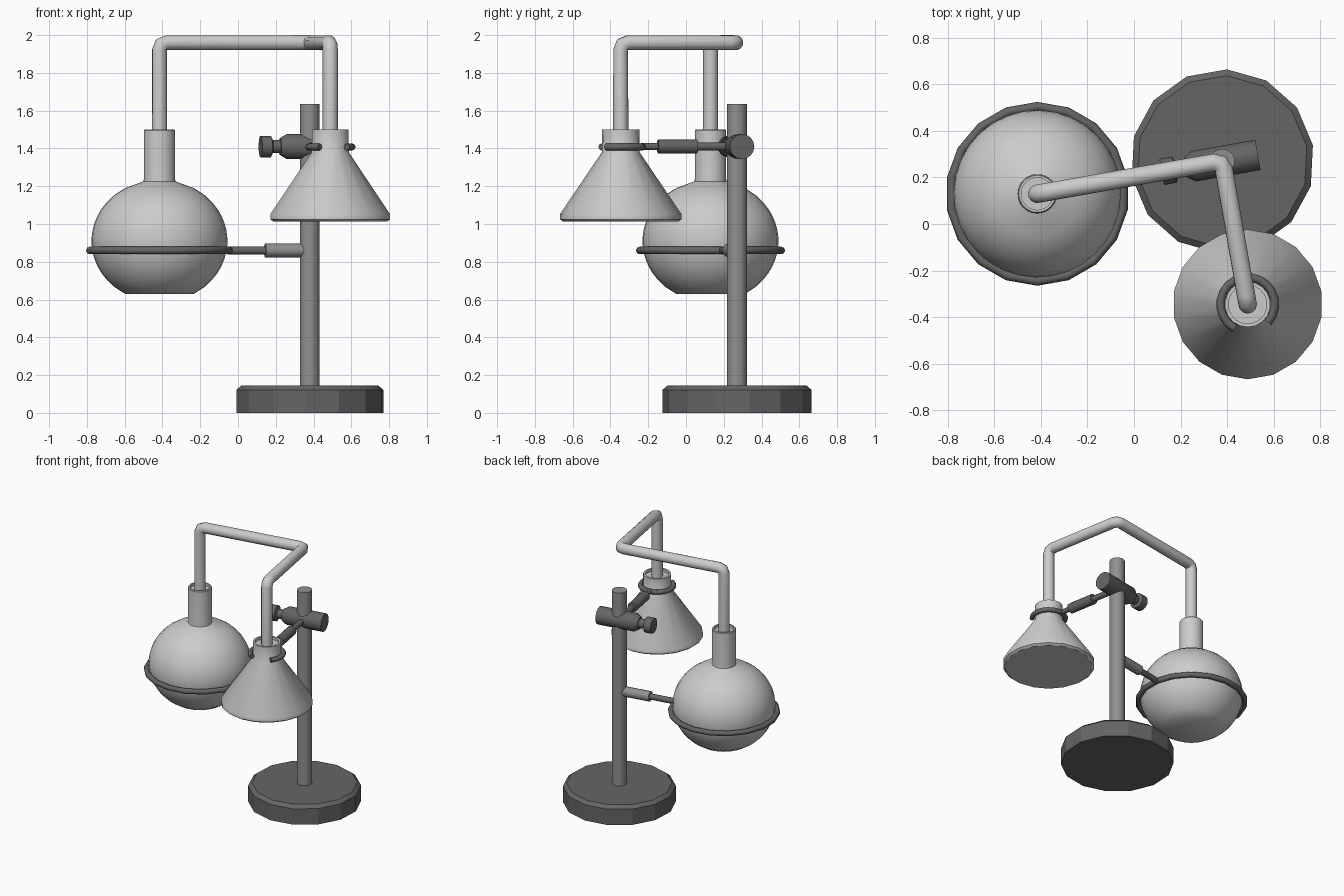
import bpy, bmesh
from math import sin, cos, pi, radians, sqrt
from mathutils import Vector, Matrix

if "Cube" in bpy.data.objects:
    bpy.data.objects.remove(bpy.data.objects["Cube"])

# Local frame: pole on the origin, flask along -x, funnel along -y
ROOT = Matrix.Translation((0.38, 0.27, 0)) @ Matrix.Rotation(radians(10), 4, 'Z')
FLASK = Vector((-0.808, 0, 0))
FUNNEL = Vector((0, -0.625, 0))


def grey(name, v):
    m = bpy.data.materials.new(name)
    m.diffuse_color = (v, v, v, 1)
    m.use_nodes = True
    m.node_tree.nodes["Principled BSDF"].inputs["Base Color"].default_value = m.diffuse_color
    return m


DARK, STEEL, GLASS = grey("dark_iron", 0.13), grey("steel", 0.28), grey("glass", 0.7)


def finish(ob, mat, angle=35):
    ob.data.materials.append(mat)
    bpy.ops.object.select_all(action='DESELECT')
    ob.select_set(True)
    bpy.context.view_layer.objects.active = ob
    if ob.type == 'CURVE':
        bpy.ops.object.convert(target='MESH')
        ob = bpy.context.object
    bpy.ops.object.shade_smooth_by_angle(angle=radians(angle))


def lathe(name, profile, n, mat, at=(0, 0, 0), axis=(0, 0, 1), angle=35):
    """Closed solid from a (radius, height) profile turned about an axis."""
    bm = bmesh.new()
    rings = [[bm.verts.new((r * cos(2 * pi * i / n), r * sin(2 * pi * i / n), z))
              for i in range(n)] for r, z in profile]
    for a, b in zip(rings, rings[1:]):
        for i in range(n):
            j = (i + 1) % n
            bm.faces.new((a[i], a[j], b[j], b[i]))
    bm.faces.new(rings[0][::-1])
    bm.faces.new(rings[-1])
    turn = Matrix() if axis[2] else Vector(axis).to_track_quat('Z', 'Y').to_matrix().to_4x4()
    bm.transform(ROOT @ Matrix.Translation(at) @ turn)
    bmesh.ops.recalc_face_normals(bm, faces=bm.faces)
    me = bpy.data.meshes.new(name)
    bm.to_mesh(me)
    bm.free()
    ob = bpy.data.objects.new(name, me)
    bpy.context.collection.objects.link(ob)
    finish(ob, mat, angle)


def tube(name, points, radius, mat, cyclic=False, res=2):
    cu = bpy.data.curves.new(name, 'CURVE')
    cu.dimensions = '3D'
    cu.bevel_depth, cu.bevel_resolution, cu.use_fill_caps = radius, res, True
    sp = cu.splines.new('POLY')
    sp.points.add(len(points) - 1)
    for p, co in zip(sp.points, points):
        p.co = (*(ROOT @ Vector(co)), 1)
    sp.use_cyclic_u = cyclic
    ob = bpy.data.objects.new(name, cu)
    bpy.context.collection.objects.link(ob)
    finish(ob, mat, 50)


def arc(center, r, z, a0, a1, n):
    return [center + Vector((r * cos(a), r * sin(a), z))
            for a in (radians(a0 + (a1 - a0) * i / n) for i in range(n + 1))]


# Stand
lathe("base", [(0.395, 0), (0.395, 0.122), (0.368, 0.145)], 14, DARK, angle=20)
lathe("pole", [(0.053, 0.13), (0.053, 1.635)], 20, STEEL)

# Round flask: squashed globe with flat bottom, neck and shallow rim
globe = []
for i in range(17):
    z = -0.281 + (0.281 + 0.316) * i / 16
    globe.append((0.36 * sqrt(1 - (z / 0.325) ** 2), 0.91 + z))
lathe("flask", globe + [(0.083, 1.24), (0.083, 1.495), (0.079, 1.5), (0.069, 1.5),
                        (0.069, 1.48)], 32, GLASS, FLASK)

# Funnel with lip and neck
lathe("funnel", [(0.305, 1.013), (0.322, 1.025), (0.322, 1.052), (0.1, 1.38),
                 (0.098, 1.5), (0.083, 1.5), (0.083, 1.48)], 18, GLASS, FUNNEL)

# Connecting tube with small rounded corners
corners = [FUNNEL + Vector((0, 0, 1.45)), FUNNEL + Vector((0, 0, 1.96)),
           Vector((0, 0, 1.96)), FLASK + Vector((0, 0, 1.96)), FLASK + Vector((0, 0, 1.45))]
path = [corners[0]]
for a, b, c in zip(corners, corners[1:], corners[2:]):
    p, q = b + (a - b).normalized() * 0.04, b + (c - b).normalized() * 0.04
    path += [p, (p + q) * 0.25 + b * 0.5, q]
tube("connecting_tube", path + [corners[-1]], 0.04, GLASS, res=4)

# Flask support: ring, rod and sleeve
tube("support_ring", arc(FLASK, 0.375, 0.86, 0, 340, 17), 0.02, DARK, cyclic=True)
lathe("ring_rod", [(0.022, 0.2), (0.022, 0.44)], 12, DARK, (0, 0, 0.86), (-1, 0, 0))
lathe("ring_sleeve", [(0.037, 0), (0.037, 0.24)], 12, STEEL, (0, 0, 0.86), (-1, 0, 0))

# Pole clamp with thumb screw
lathe("clamp_block", [(0.066, -0.155), (0.066, 0.125), (0.045, 0.16), (0.034, 0.16),
                      (0.034, 0.2), (0.057, 0.21), (0.057, 0.265)],
      16, DARK, (0, 0, 1.41), (-1, 0, 0))

# Arm to the funnel and the open collar
lathe("clamp_arm", [(0.022, 0), (0.022, 0.213), (0.037, 0.215), (0.037, 0.425),
                    (0.018, 0.427), (0.018, 0.515)], 12, DARK, (0, 0, 1.41), (0, -1, 0))
tube("funnel_collar", arc(FUNNEL, 0.117, 1.408, -52, 232, 16), 0.018, DARK)
